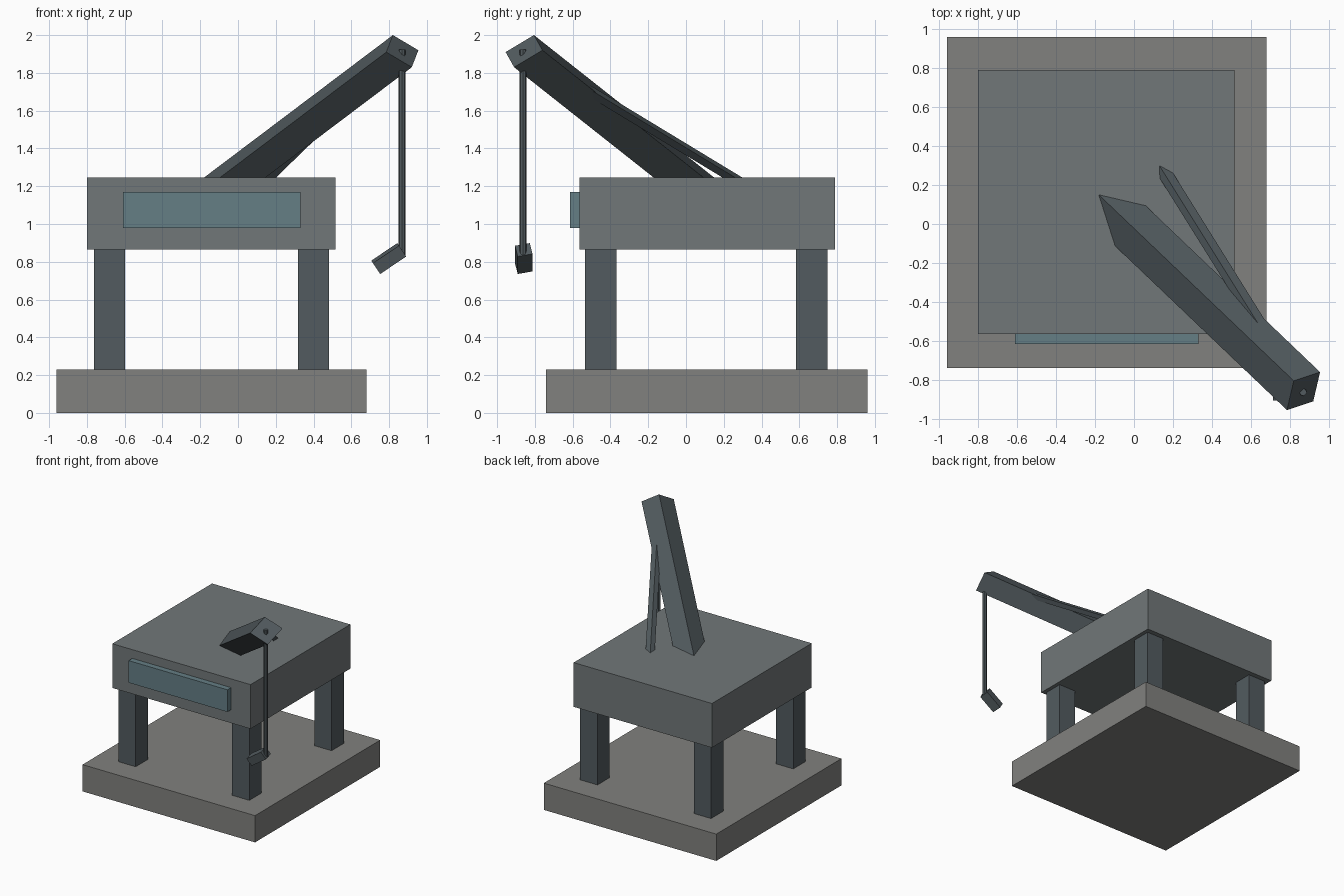
import bpy, bmesh, math
from mathutils import Vector, Euler

if "Cube" in bpy.data.objects:
    bpy.data.objects.remove(bpy.data.objects["Cube"])


def material(name, rgb):
    m = bpy.data.materials.new(name)
    m.diffuse_color = (*rgb, 1)
    m.use_nodes = True
    m.node_tree.nodes["Principled BSDF"].inputs["Base Color"].default_value = m.diffuse_color
    return m


CONCRETE = material("concrete", (0.22, 0.22, 0.21))
PANEL = material("panel_grey", (0.165, 0.185, 0.19))
STEEL = material("dark_steel", (0.085, 0.105, 0.115))
GLASS = material("glass", (0.13, 0.21, 0.235))


def finish(name, bm, mat):
    bmesh.ops.recalc_face_normals(bm, faces=bm.faces)
    me = bpy.data.meshes.new(name)
    bm.to_mesh(me)
    bm.free()
    me.materials.append(mat)
    ob = bpy.data.objects.new(name, me)
    bpy.context.collection.objects.link(ob)
    return ob


def box(name, lo, hi, mat):
    lo, hi = Vector(lo), Vector(hi)
    bm = bmesh.new()
    bmesh.ops.create_cube(bm, size=1)
    bmesh.ops.scale(bm, vec=hi - lo, verts=bm.verts)
    bmesh.ops.translate(bm, vec=(lo + hi) / 2, verts=bm.verts)
    return finish(name, bm, mat)


def beam(name, corners, path, mat):
    """Four-sided bar: an end polygon extruded along a vector."""
    bm = bmesh.new()
    face = bm.faces.new([bm.verts.new(c) for c in corners])
    new = bmesh.ops.extrude_face_region(bm, geom=[face], use_keep_orig=True)["geom"]
    bmesh.ops.translate(bm, vec=path, verts=[v for v in new if isinstance(v, bmesh.types.BMVert)])
    return finish(name, bm, mat)


# Base slab, cabin and window
box("base_slab", (-0.96, -0.74, 0), (0.68, 0.96, 0.23), CONCRETE)
box("cabin", (-0.80, -0.565, 0.865), (0.515, 0.79, 1.245), PANEL)
box("window", (-0.61, -0.615, 0.98), (0.33, -0.55, 1.17), GLASS)

# Four legs
for side, x in (("left", -0.68), ("right", 0.40)):
    for end, y in (("front", -0.452), ("back", 0.665)):
        box(f"{end}_{side}_leg", (x - 0.082, y - 0.083, 0.2), (x + 0.082, y + 0.083, 0.9), STEEL)

# Boom, from its tip down into the cabin
tip = [(0.82, -0.805, 2.0), (0.955, -0.76, 1.92), (0.92, -0.91, 1.83), (0.785, -0.955, 1.91)]
beam("boom", tip, Vector((-0.635, 0.606, -0.479)) * 1.7, STEEL)

# Thin brace between cabin roof and boom
run = Vector((1, -1.6, 0.97))
foot = [(0.13, 0.30), (0.20, 0.262), (0.20, 0.195), (0.133, 0.233)]
beam("brace", [Vector((x, y, 1.245)) - run * 0.06 for x, y in foot], run * 0.60, STEEL)

# Hanging cable
bm = bmesh.new()
bmesh.ops.create_cone(bm, cap_ends=True, segments=8, radius1=0.019, radius2=0.019, depth=1.09)
bmesh.ops.translate(bm, vec=(0.868, -0.863, 1.38), verts=bm.verts)
finish("cable", bm, STEEL)

# Tilted hook block at the cable end
hook = box("hook_block", (-0.083, -0.04, -0.035), (0.083, 0.04, 0.035), STEEL)
tilt = Euler((0, math.radians(-34), 0)).to_matrix() @ Euler((math.radians(12), 0, 0)).to_matrix()
hook.data.transform(tilt.to_4x4())
hook.location = (0.798, -0.859, 0.817)
